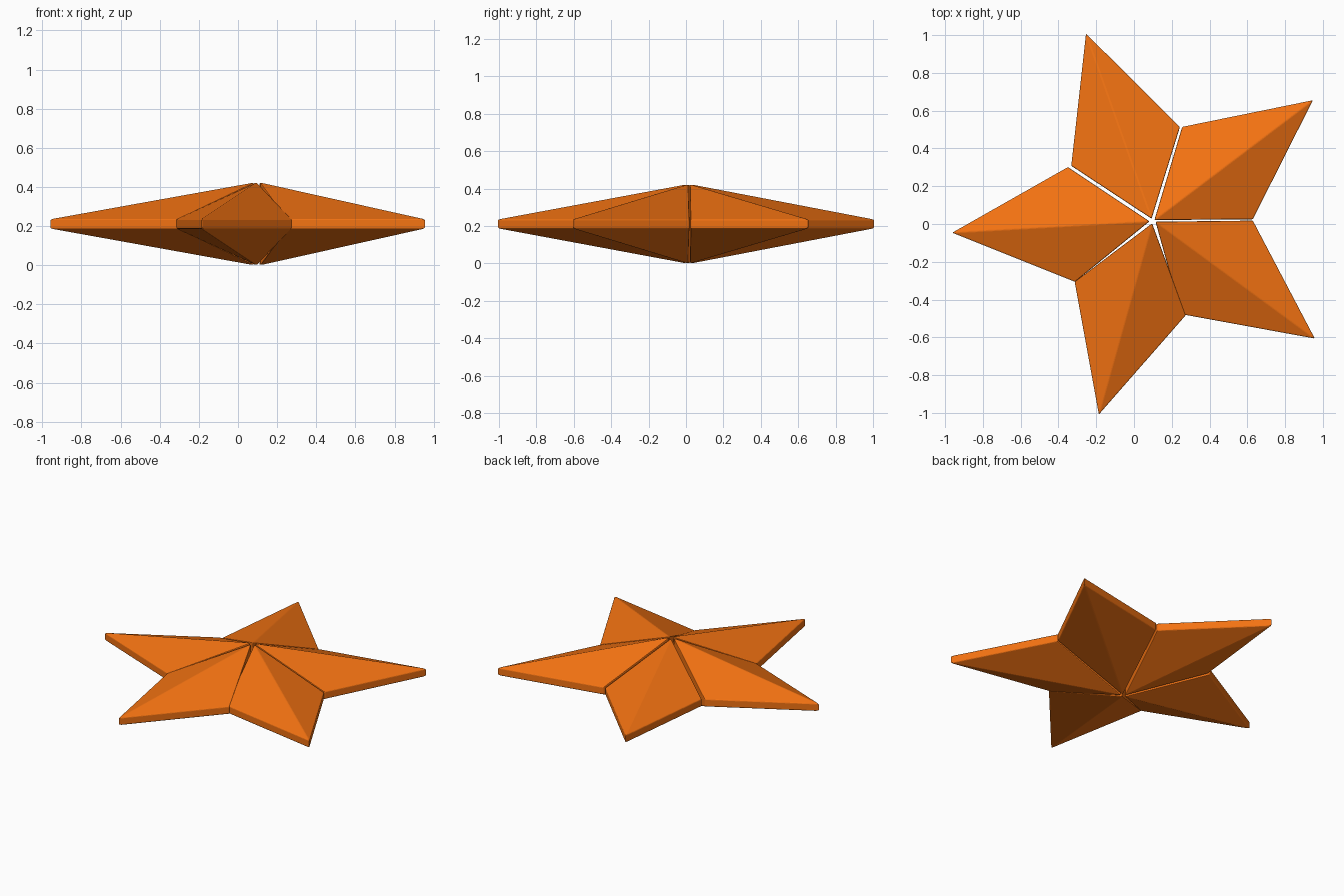
import bpy, bmesh

if "Cube" in bpy.data.objects:
    bpy.data.objects.remove(bpy.data.objects["Cube"])

MID, RIM, PEAK = 0.211, 0.024, 0.212   # mid height, half rim, half thickness

mat = bpy.data.materials.new("orange")
mat.diffuse_color = (0.9, 0.17, 0.006, 1)
mat.use_nodes = True
mat.node_tree.nodes["Principled BSDF"].inputs["Base Color"].default_value = mat.diffuse_color

# Each arm: centre, clockwise-side valley, tip, other valley (seen from above)
arms = {
    "arm_back_left":   [(0.093, 0.028), (0.243, 0.513), (-0.254, 1.008), (-0.332, 0.308)],
    "arm_back_right":  [(0.108, 0.021), (0.629, 0.025), (0.947, 0.655), (0.255, 0.514)],
    "arm_front_right": [(0.114, 0.012), (0.250, -0.477), (0.957, -0.606), (0.629, 0.018)],
    "arm_front":       [(0.096, 0.003), (-0.314, -0.306), (-0.186, -1.008), (0.274, -0.483)],
    "arm_left":        [(0.082, 0.014), (-0.350, 0.301), (-0.962, -0.046), (-0.312, -0.306)],
}


def make_arm(name, outline):
    bm = bmesh.new()
    c, *rim = outline
    top = bm.verts.new((*c, MID + PEAK))
    bottom = bm.verts.new((*c, MID - PEAK))
    up = [bm.verts.new((*p, MID + RIM)) for p in rim]
    low = [bm.verts.new((*p, MID - RIM)) for p in rim]
    for i in range(2):
        bm.faces.new((top, up[i], up[i + 1]))              # upper facets
        bm.faces.new((bottom, low[i + 1], low[i]))         # lower facets
        bm.faces.new((low[i], low[i + 1], up[i + 1], up[i]))  # rim band
    # Flat side walls facing the neighbouring arms
    bm.faces.new((top, bottom, low[0], up[0]))
    bm.faces.new((top, up[2], low[2], bottom))
    bmesh.ops.recalc_face_normals(bm, faces=bm.faces)
    mesh = bpy.data.meshes.new(name)
    bm.to_mesh(mesh)
    bm.free()
    mesh.materials.append(mat)
    ob = bpy.data.objects.new(name, mesh)
    bpy.context.collection.objects.link(ob)
    # Softened edges
    bev = ob.modifiers.new("soft_edges", "BEVEL")
    bev.width, bev.segments, bev.limit_method = 0.005, 2, "ANGLE"
    bev.angle_limit = 0.35


for name, outline in arms.items():
    make_arm(name, outline)
